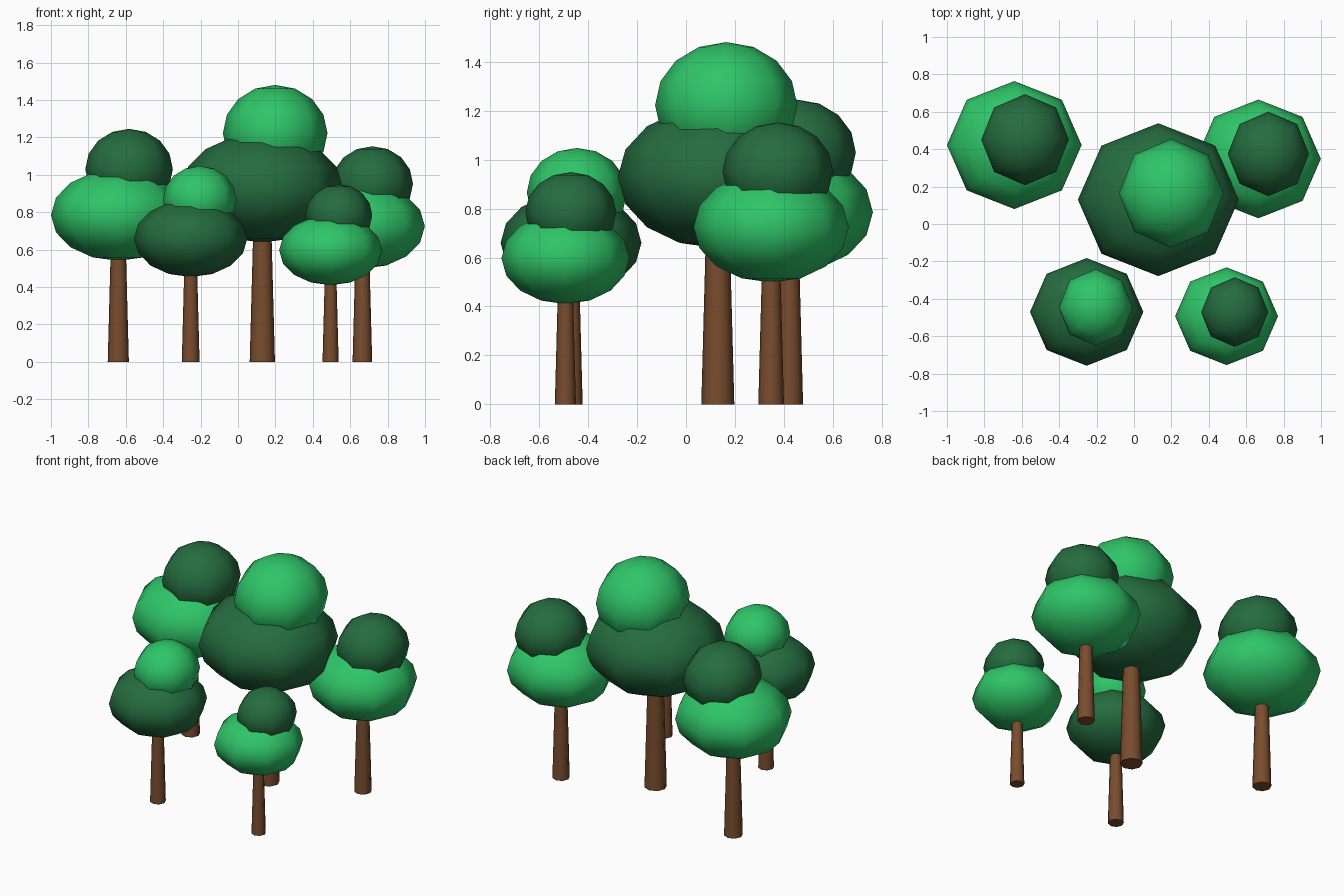
import bpy

if "Cube" in bpy.data.objects:
    bpy.data.objects.remove(bpy.data.objects["Cube"])


def material(name, rgb):
    m = bpy.data.materials.new(name)
    m.diffuse_color = (*rgb, 1)
    m.use_nodes = True
    m.node_tree.nodes["Principled BSDF"].inputs["Base Color"].default_value = m.diffuse_color
    return m


LIGHT = material("light_leaves", (0.028, 0.56, 0.138))
DARK = material("dark_leaves", (0.018, 0.15, 0.05))
BARK = material("bark", (0.19, 0.073, 0.027))


def finish(name, mat):
    ob = bpy.context.object
    ob.name = name
    ob.data.materials.append(mat)
    return ob


def leaves(name, loc, radii, mat):
    bpy.ops.mesh.primitive_uv_sphere_add(segments=8, ring_count=8, radius=1, location=loc)
    ob = finish(name, mat)
    ob.scale = radii
    bpy.ops.object.transform_apply(location=False, rotation=False, scale=True)
    bpy.ops.object.shade_smooth()


def tree(name, x, y, z, r, lower, upper):
    """Tree with main crown of radius r centred at height z."""
    # Tapered trunk ending inside the crown
    top = z - 0.3 * r
    bpy.ops.mesh.primitive_cone_add(vertices=8, radius1=0.157 * r, radius2=0.107 * r,
                                    depth=top, location=(x, y, top / 2))
    finish(name + "_trunk", BARK)
    bpy.ops.object.shade_smooth_by_angle(angle=1.0)
    # Wide lower crown and smaller offset cap
    leaves(name + "_lower_crown", (x, y, z), (r, 0.95 * r, 0.68 * r), lower)
    leaves(name + "_upper_crown", (x + 0.16 * r, y + 0.08 * r, z + 0.68 * r),
           (0.65 * r, 0.676 * r, 0.6 * r), upper)


tree("middle_tree", 0.13, 0.13, 0.93, 0.43, DARK, LIGHT)
tree("back_left_tree", -0.64, 0.422, 0.785, 0.36, LIGHT, DARK)
tree("back_right_tree", 0.665, 0.348, 0.725, 0.334, LIGHT, DARK)
tree("front_left_tree", -0.253, -0.47, 0.66, 0.303, DARK, LIGHT)
tree("front_right_tree", 0.495, -0.493, 0.597, 0.275, LIGHT, DARK)
